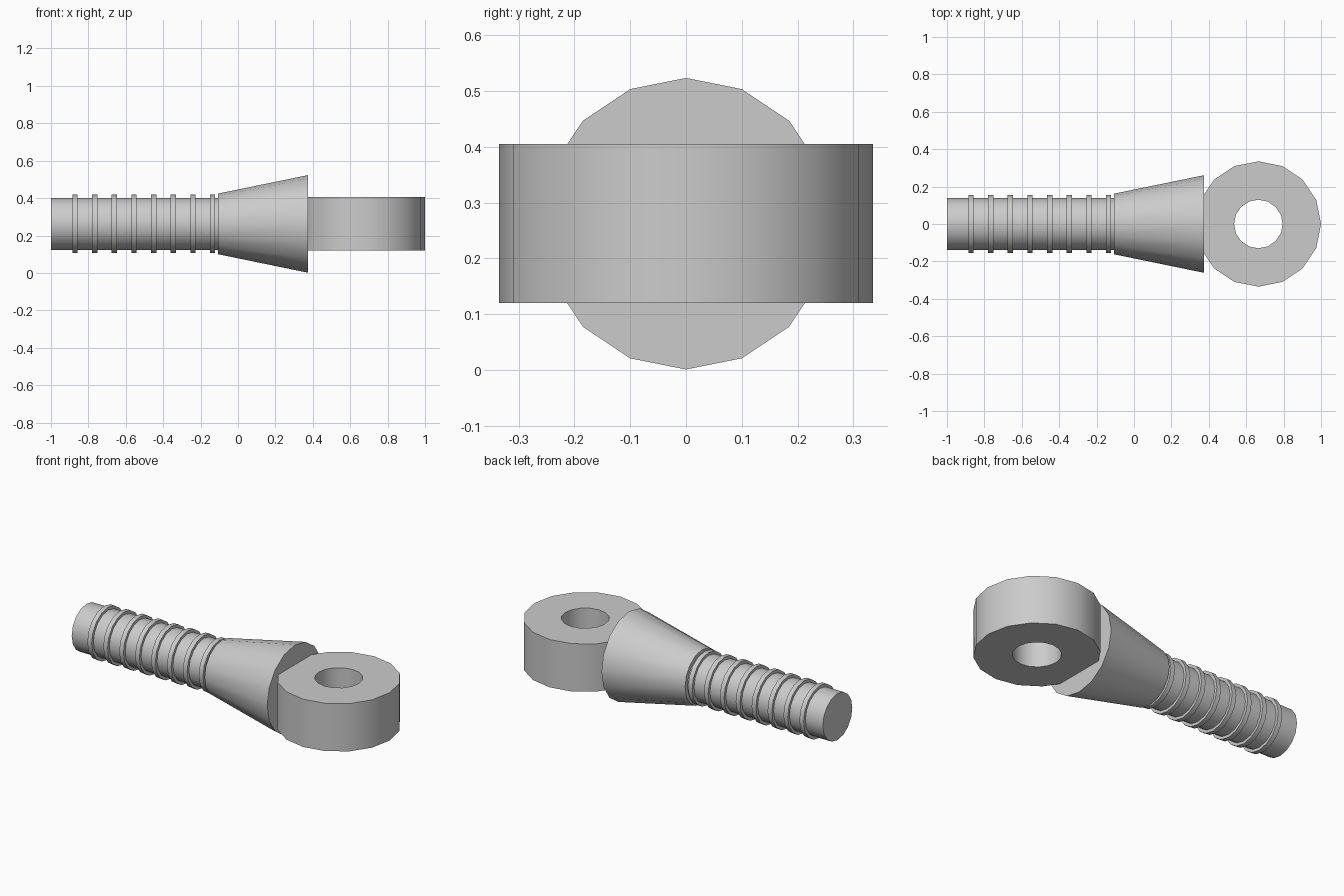
import bpy, bmesh
from math import cos, sin, tau, radians

SIDES = 16
MID_Z = 0.262

cube = bpy.data.objects.get("Cube")
if cube:
    bpy.data.objects.remove(cube, do_unlink=True)

# One grey metal for every part
metal = bpy.data.materials.new("grey_metal")
metal.use_nodes = True
grey = (0.6, 0.6, 0.6, 1)
metal.diffuse_color = grey
metal.node_tree.nodes["Principled BSDF"].inputs["Base Color"].default_value = grey


def along_x(axial, radius, a):
    return (axial, radius * sin(a), MID_Z + radius * cos(a))


def along_z(axial, radius, a):
    return (EYE_X + radius * cos(a), radius * sin(a), axial)


def lathe(name, profile, place, ring=False):
    """Turn (axial, radius) points; ring closes the profile, otherwise ends are capped."""
    bm = bmesh.new()
    loops = [[bm.verts.new(place(t, r, tau * i / SIDES)) for i in range(SIDES)]
             for t, r in profile]
    pairs = list(zip(loops, loops[1:]))
    if ring:
        pairs.append((loops[-1], loops[0]))
    else:
        bm.faces.new(loops[0])
        bm.faces.new(loops[-1])
    for a, b in pairs:
        for i in range(SIDES):
            j = (i + 1) % SIDES
            bm.faces.new((a[i], a[j], b[j], b[i]))
    bmesh.ops.recalc_face_normals(bm, faces=bm.faces)
    mesh = bpy.data.meshes.new(name)
    bm.to_mesh(mesh)
    bm.free()
    mesh.materials.append(metal)
    obj = bpy.data.objects.new(name, mesh)
    bpy.context.collection.objects.link(obj)
    return obj


EYE_X = 0.665
parts = []

# Straight shank and flared socket
parts.append(lathe("shank", [(-1, 0.139), (-0.08, 0.139)], along_x))
parts.append(lathe("flared_neck", [(-0.107, 0.162), (0.375, 0.261)], along_x))

# Raised thread bands around the shank
for k in range(8):
    x = -0.871 + 0.105 * k
    x0, x1 = x - 0.014, x + 0.014
    parts.append(lathe(f"thread_band_{k + 1}",
                       [(x0, 0.13), (x0, 0.156), (x1, 0.156), (x1, 0.13)],
                       along_x, ring=True))

# Eye with a through hole
parts.append(lathe("eye", [(0.12, 0.13), (0.12, 0.335), (0.405, 0.335), (0.405, 0.13)],
                   along_z, ring=True))

# Smooth round sides, sharp rims
bpy.ops.object.select_all(action='DESELECT')
for obj in parts:
    obj.select_set(True)
bpy.context.view_layer.objects.active = parts[0]
bpy.ops.object.shade_smooth_by_angle(angle=radians(35))
